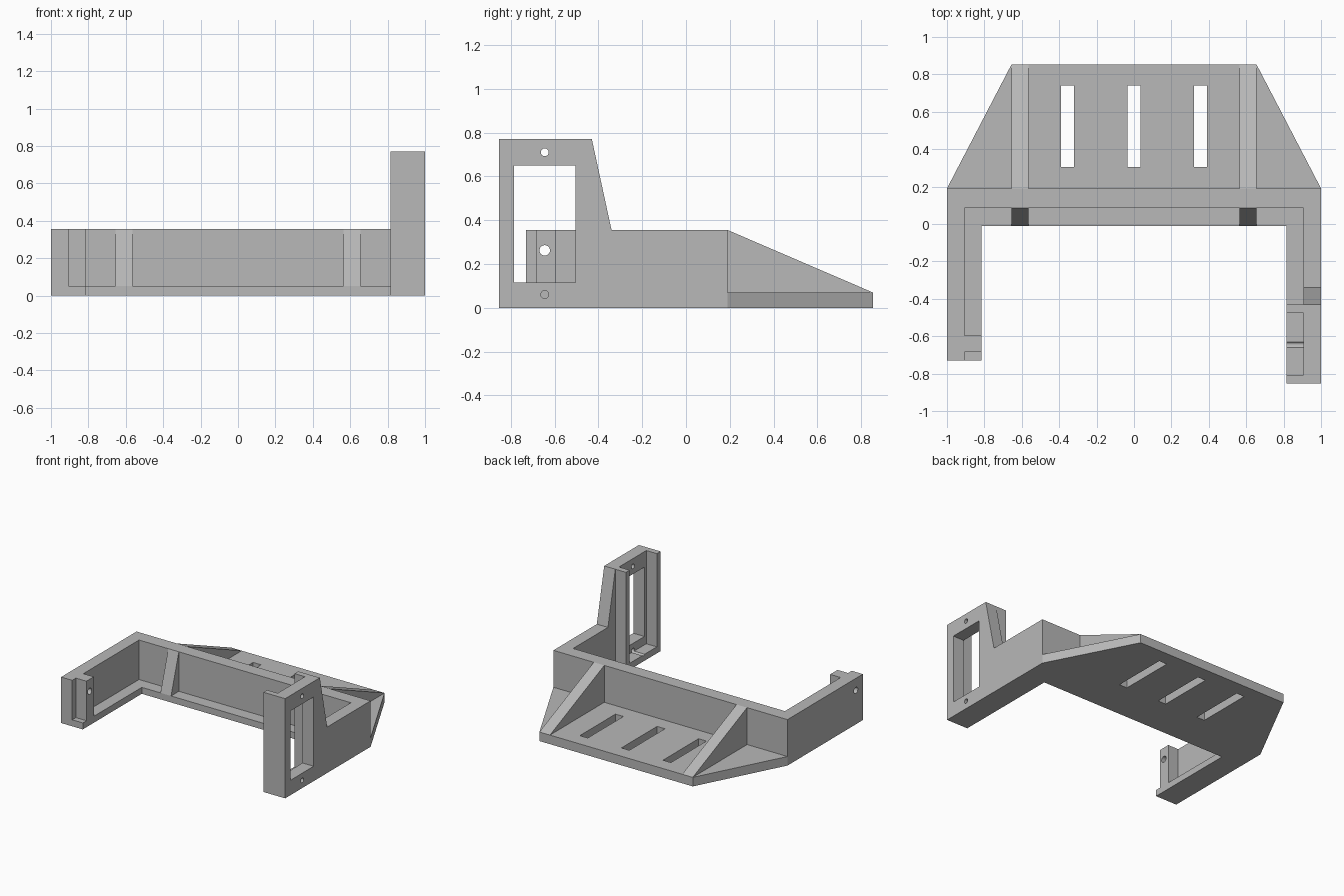
import bpy, bmesh, math

if "Cube" in bpy.data.objects:
    bpy.data.objects.remove(bpy.data.objects["Cube"], do_unlink=True)

grey = bpy.data.materials.new("plain grey")
grey.use_nodes = True
grey.diffuse_color = (0.48, 0.48, 0.48, 1)
grey.node_tree.nodes["Principled BSDF"].inputs["Base Color"].default_value = grey.diffuse_color

# Main dimensions
EDGE, INNER, LEDGE_EDGE = 1.0, 0.905, 0.815
BACK, WALL_FRONT, LEDGE_FRONT = 0.19, 0.085, -0.01
HEIGHT, TALL, LEDGE, PLATE = 0.355, 0.77, 0.05, 0.07
LEFT_END, RIGHT_END, REAR = -0.853, -0.73, 0.853
SCREW_Y = -0.645


def prism(name, profile, axis, lo, hi):
    """Extrude a profile: (x, y) along z, or (y, z) along x."""
    bm = bmesh.new()
    place = (lambda a, b, t: (a, b, t)) if axis == "z" else (lambda a, b, t: (t, a, b))
    rings = [[bm.verts.new(place(a, b, t)) for a, b in profile] for t in (lo, hi)]
    n = len(profile)
    for ring in rings:
        bm.faces.new(ring)
    for i in range(n):
        j = (i + 1) % n
        bm.faces.new((rings[0][i], rings[0][j], rings[1][j], rings[1][i]))
    bmesh.ops.recalc_face_normals(bm, faces=bm.faces)
    mesh = bpy.data.meshes.new(name)
    bm.to_mesh(mesh)
    bm.free()
    mesh.materials.append(grey)
    obj = bpy.data.objects.new(name, mesh)
    bpy.context.collection.objects.link(obj)
    return obj


def rect(a0, a1, b0, b1):
    return [(a0, b0), (a1, b0), (a1, b1), (a0, b1)]


def circle(a, b, r, n=24):
    return [(a + r * math.cos(math.tau * i / n), b + r * math.sin(math.tau * i / n))
            for i in range(n)]


def cut(cutter, *targets):
    """Subtract the cutter from each target, then discard it."""
    cutter.hide_render = True
    for obj in targets:
        mod = obj.modifiers.new("cut", "BOOLEAN")
        mod.operation, mod.solver, mod.object = "DIFFERENCE", "EXACT", cutter
        bpy.context.view_layer.objects.active = obj
        bpy.ops.object.modifier_apply(modifier=mod.name)
    bpy.data.objects.remove(cutter, do_unlink=True)


# Back wall and short right arm
wall = prism("back_wall_and_right_arm", [
    (-EDGE, RIGHT_END), (-INNER, RIGHT_END), (-INNER, WALL_FRONT),
    (INNER, WALL_FRONT), (INNER, BACK), (-EDGE, BACK)], "z", 0, HEIGHT)

# Left arm, rising to the tall mounting plate
arm = prism("left_arm", [
    (LEFT_END, 0), (BACK, 0), (BACK, HEIGHT), (-0.34, HEIGHT),
    (-0.43, TALL), (LEFT_END, TALL)], "x", INNER, EDGE)

# Low ledge running round the inside
ledge = prism("inner_ledge", [
    (-INNER, RIGHT_END), (-LEDGE_EDGE, RIGHT_END), (-LEDGE_EDGE, LEDGE_FRONT),
    (LEDGE_EDGE, LEDGE_FRONT), (LEDGE_EDGE, LEFT_END), (INNER, LEFT_END),
    (INNER, WALL_FRONT), (-INNER, WALL_FRONT)], "z", 0, LEDGE)

# Post on the right arm and the two flanges of the tall mount
post = prism("right_post", rect(-INNER, -LEDGE_EDGE, -0.685, -0.595), "z", LEDGE, HEIGHT)
for name, y in (("front_flange", LEFT_END), ("rear_flange", -0.475)):
    prism(name, rect(LEDGE_EDGE, INNER, y, y + 0.045), "z", LEDGE, TALL)

# Tapered rear plate with three slots
plate = prism("rear_plate", [(-EDGE, BACK), (EDGE, BACK), (0.655, REAR), (-0.655, REAR)],
              "z", 0, PLATE)
for x in (-0.355, 0, 0.355):
    cut(prism("slot_cutter", rect(x - 0.034, x + 0.034, 0.305, 0.74), "z", -0.1, 0.2), plate)

# Sloping ribs before and behind the wall
for side, x in (("right", -0.655), ("left", 0.565)):
    prism(side + "_rear_rib", [(BACK, PLATE), (REAR, PLATE), (BACK, HEIGHT)],
          "x", x, x + 0.09)
    prism(side + "_front_rib", [(LEDGE_FRONT, LEDGE), (WALL_FRONT, LEDGE), (WALL_FRONT, HEIGHT)],
          "x", x, x + 0.09)

# Window and screw holes
cut(prism("window_cutter", rect(-0.785, -0.505, 0.115, 0.65), "x", 0.85, 1.1), arm)
cut(prism("top_hole_cutter", circle(SCREW_Y, 0.71, 0.018), "x", 0.7, 1.1), arm)
cut(prism("low_hole_cutter", circle(SCREW_Y, 0.06, 0.018), "x", 0.7, 1.1), arm, ledge)
cut(prism("post_hole_cutter", circle(SCREW_Y, 0.262, 0.024), "x", -1.1, -0.7), wall, post)
